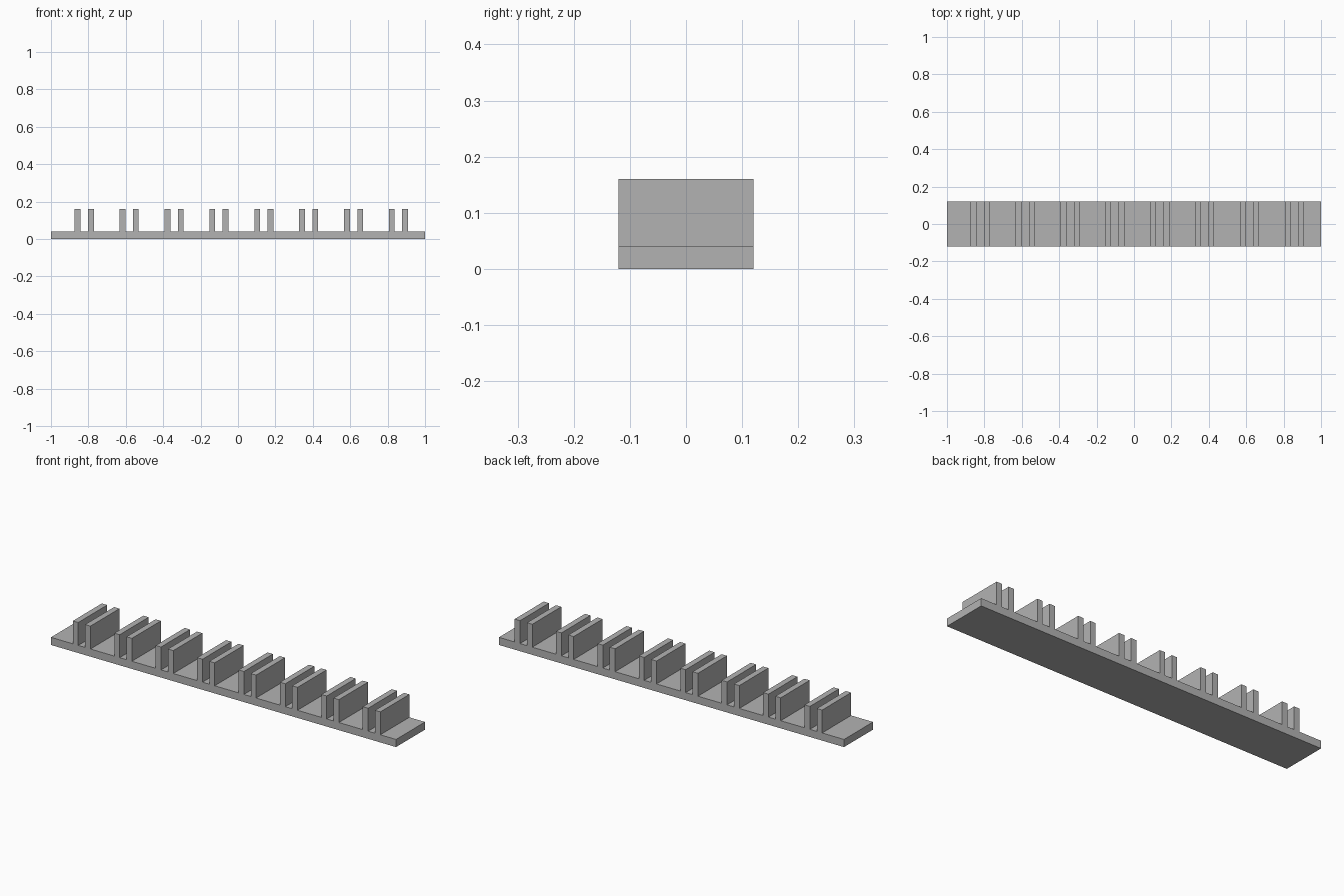
import bpy

cube = bpy.data.objects.get("Cube")
if cube:
    bpy.data.objects.remove(cube, do_unlink=True)

DEPTH, PLATE_TOP, FIN_TOP = 0.24, 0.04, 0.16
FIN_WIDTH, FIN_GAP = 0.031, 0.071
FIRST_FIN, PITCH, PAIRS = -0.873, 0.24, 8

grey = bpy.data.materials.new("plain grey")
grey.use_nodes = True
grey.diffuse_color = (0.45, 0.45, 0.45, 1)
grey.node_tree.nodes["Principled BSDF"].inputs["Base Color"].default_value = grey.diffuse_color


def extruded(name, outline):
    """Sweep an x-z outline (counter-clockwise from the front) through the depth."""
    n, half = len(outline), DEPTH / 2
    verts = [(x, y, z) for y in (-half, half) for x, z in outline]
    faces = [tuple(range(n)), tuple(reversed(range(n, 2 * n)))]
    faces += [(i, i + n, (i + 1) % n + n, (i + 1) % n) for i in range(n)]
    mesh = bpy.data.meshes.new(name)
    mesh.from_pydata(verts, [], faces)
    mesh.materials.append(grey)
    obj = bpy.data.objects.new(name, mesh)
    bpy.context.collection.objects.link(obj)
    return obj


# Comb-shaped rack: flat base plate with evenly spaced pairs of upright fins
outline = [(-1, 0), (1, 0), (1, PLATE_TOP)]
for pair in reversed(range(PAIRS)):
    for offset in (FIN_GAP, 0):
        left = FIRST_FIN + pair * PITCH + offset
        right = left + FIN_WIDTH
        outline += [(right, PLATE_TOP), (right, FIN_TOP), (left, FIN_TOP), (left, PLATE_TOP)]
outline.append((-1, PLATE_TOP))
extruded("slotted_rack", outline)
